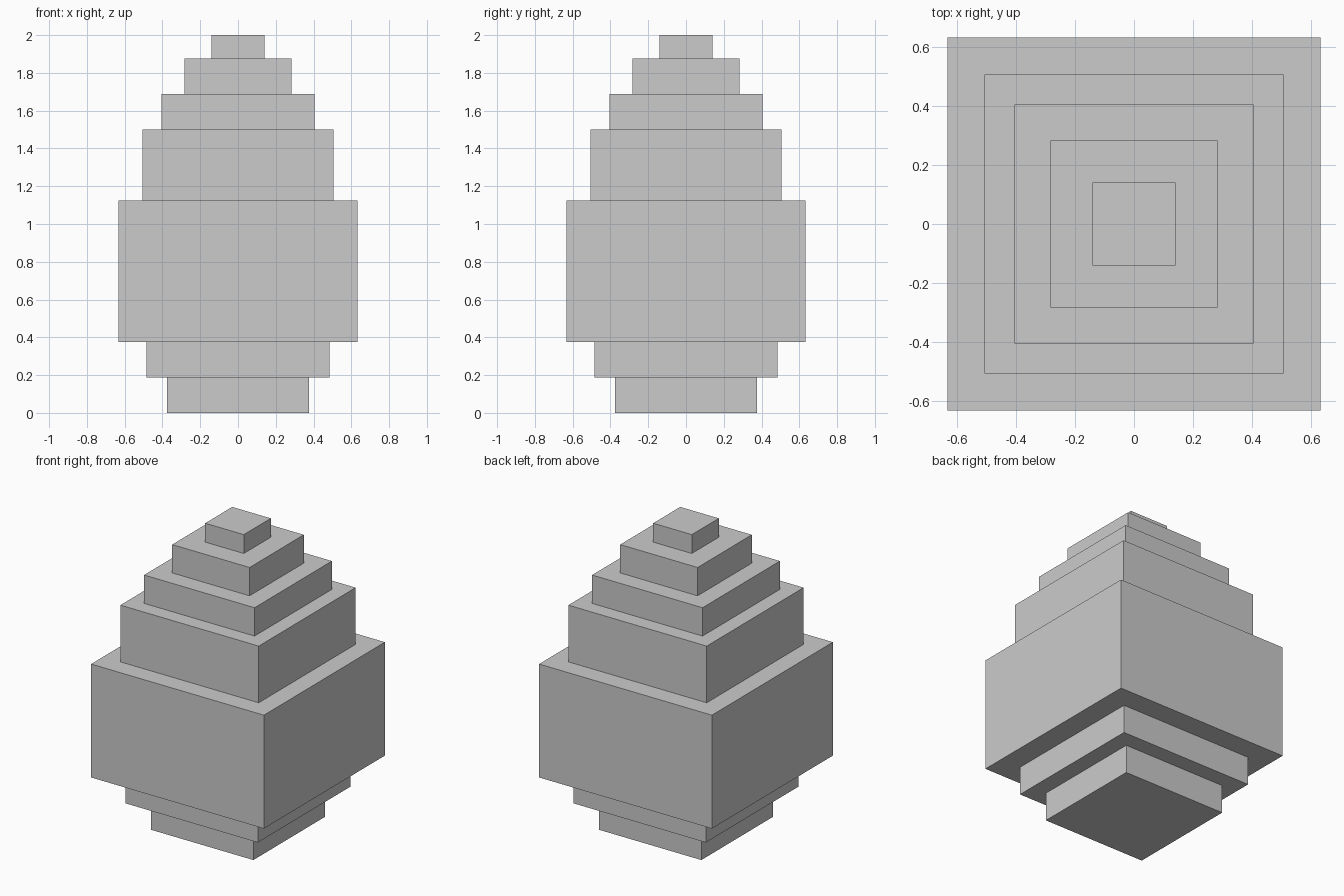
import bpy

if "Cube" in bpy.data.objects:
    bpy.data.objects.remove(bpy.data.objects["Cube"])


def tier(name, half_width, z0, z1):
    """Square block, centred on the z axis, between two heights."""
    bpy.ops.mesh.primitive_cube_add(size=1, location=(0, 0, (z0 + z1) / 2))
    block = bpy.context.object
    block.name = name
    block.scale = (2 * half_width, 2 * half_width, z1 - z0)
    bpy.ops.object.transform_apply(location=False, rotation=False, scale=True)


# Tiers from the ground up: name, half width, top height
tiers = [
    ("foot_tier", 0.375, 0.1875),
    ("lower_tier", 0.485, 0.375),
    ("belly_tier", 0.632, 1.125),
    ("shoulder_tier", 0.506, 1.5),
    ("upper_tier", 0.404, 1.6875),
    ("neck_tier", 0.283, 1.875),
    ("cap_tier", 0.141, 2.0),
]

z = 0.0
for name, half_width, top in tiers:
    tier(name, half_width, z, top)
    z = top
